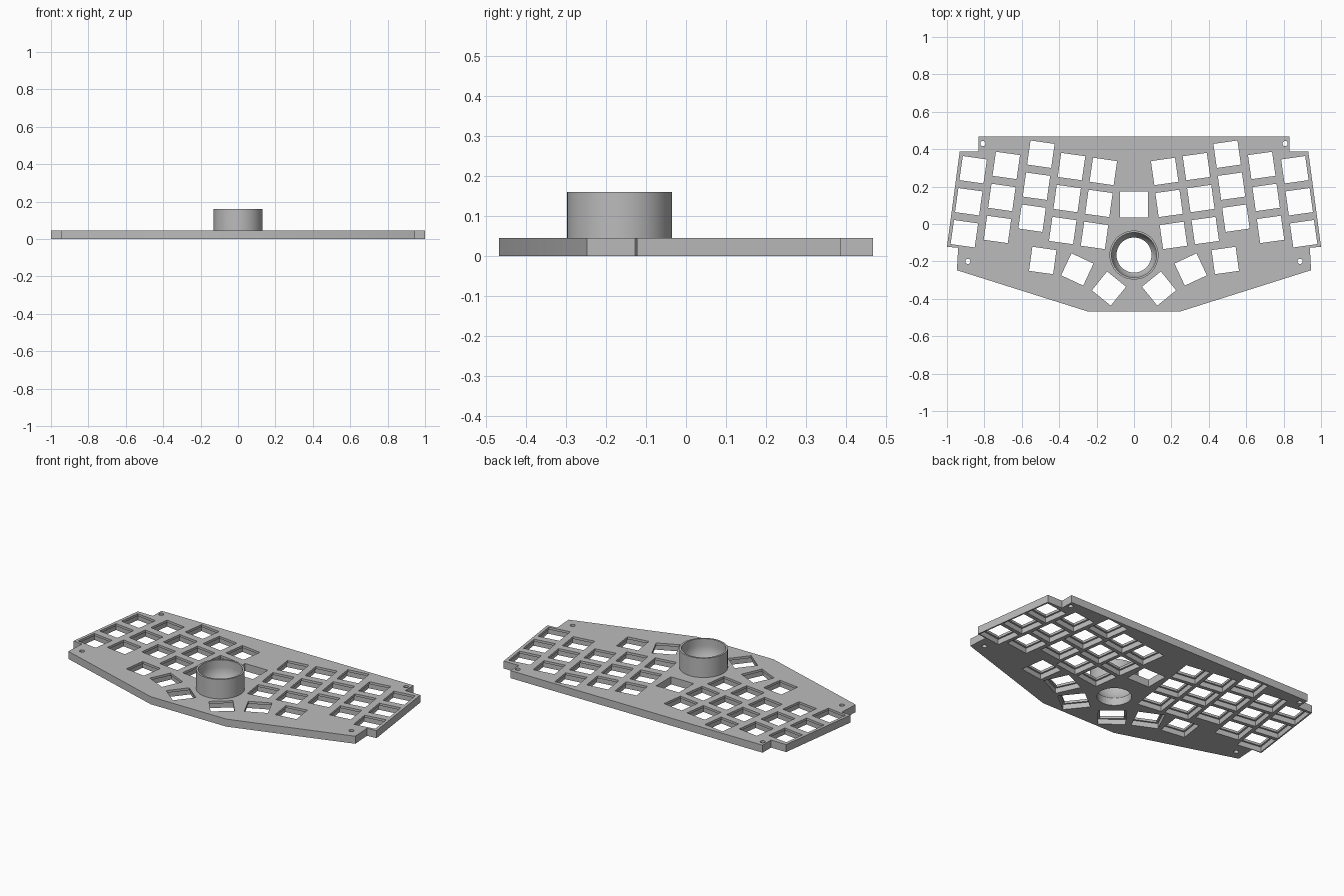
import bpy, bmesh
from math import radians, sin, cos, pi, sqrt
from mathutils import Matrix

cube = bpy.data.objects.get("Cube")
if cube:
    bpy.data.objects.remove(cube)

grey = bpy.data.materials.new("plain grey")
grey.use_nodes = True
grey.diffuse_color = (0.5, 0.5, 0.5, 1)
grey.node_tree.nodes["Principled BSDF"].inputs["Base Color"].default_value = (0.5, 0.5, 0.5, 1)

THICK, LIP = 0.045, 0.014      # plate thickness, thin lip that holds each switch
KEY, POCKET = 0.13, 0.15       # top opening and wider pocket underneath
RING_Y, RING_R, RING_TOP = -0.166, 0.131, 0.16
BALL_R, BALL_Z = 0.12, 0.12
FLOOR_R = sqrt(BALL_R ** 2 - (BALL_Z - THICK) ** 2)


def make_object(name, bm):
    bmesh.ops.recalc_face_normals(bm, faces=bm.faces)
    mesh = bpy.data.meshes.new(name)
    bm.to_mesh(mesh)
    bm.free()
    mesh.materials.append(grey)
    obj = bpy.data.objects.new(name, mesh)
    bpy.context.collection.objects.link(obj)
    return obj


def add_box(bm, x, y, z0, z1, w, d, angle=0):
    m = (Matrix.Translation((x, y, (z0 + z1) / 2)) @ Matrix.Rotation(radians(angle), 4, 'Z')
         @ Matrix.Diagonal((w, d, z1 - z0, 1)))
    bmesh.ops.create_cube(bm, size=1, matrix=m)


def add_drill(bm, x, y, r, segments):
    bmesh.ops.create_cone(bm, cap_ends=True, segments=segments, radius1=r, radius2=r,
                          depth=0.3, matrix=Matrix.Translation((x, y, 0)))


def cut(target, bm):
    cutter = make_object("cutter", bm)
    cutter.hide_render = True
    mod = target.modifiers.new("cut", 'BOOLEAN')
    mod.operation, mod.solver, mod.object = 'DIFFERENCE', 'EXACT', cutter
    bpy.context.view_layer.objects.active = target
    bpy.ops.object.modifier_apply(modifier=mod.name)
    bpy.data.objects.remove(cutter)


# Plate outline: left half mirrored to the right
half = [(0.25, -0.467), (0.947, -0.247), (0.94, -0.127), (1.0, -0.122),
        (0.932, 0.387), (0.832, 0.387), (0.832, 0.467)]
outline = half + [(-x, y) for x, y in reversed(half)]
bm = bmesh.new()
face = bm.faces.new([bm.verts.new((x, y, 0)) for x, y in outline])
top = bmesh.ops.extrude_face_region(bm, geom=[face])
bmesh.ops.translate(bm, vec=(0, 0, THICK),
                    verts=[g for g in top["geom"] if isinstance(g, bmesh.types.BMVert)])
plate = make_object("switch_plate", bm)

# Switch positions: five tilted columns of three, then the thumb fan
keys = []
for x, y in [(0.860, 0.290), (0.683, 0.313), (0.498, 0.373), (0.334, 0.307), (0.164, 0.281)]:
    keys += [(x + 0.0235 * row, y - 0.171 * row, 8) for row in range(3)]
keys += [(0.488, -0.195, 8), (0.303, -0.243, 25), (0.134, -0.345, 39)]

# Through openings, screw holes and ball hole
through, pockets = bmesh.new(), bmesh.new()
for side in (1, -1):
    for x, y, a in keys:
        add_box(through, side * x, y, -0.1, 0.1, KEY, KEY, side * a)
        add_box(pockets, side * x, y, -0.1, THICK - LIP, POCKET, POCKET, side * a)
    for x, y in [(0.808, 0.43), (0.888, -0.2)]:
        add_drill(through, side * x, y, 0.014, 20)
add_box(through, 0, 0.104, -0.1, 0.1, 0.15, 0.14)
add_drill(through, 0, RING_Y, FLOOR_R, 64)
cut(plate, through)
cut(plate, pockets)

# Ball socket ring: straight outer wall and spherical cup inside
profile = [(RING_R, THICK), (RING_R, RING_TOP), (BALL_R, RING_TOP), (BALL_R, BALL_Z)]
STEPS = 8
for i in range(1, STEPS + 1):
    z = BALL_Z + (THICK - BALL_Z) * i / STEPS
    profile.append((sqrt(BALL_R ** 2 - (z - BALL_Z) ** 2), z))
bm = bmesh.new()
SEG = 64
rings = [[bm.verts.new((r * cos(2 * pi * i / SEG), RING_Y + r * sin(2 * pi * i / SEG), z))
          for i in range(SEG)] for r, z in profile]
rings.append(rings[0])
for a, b in zip(rings, rings[1:]):
    for i in range(SEG):
        j = (i + 1) % SEG
        bm.faces.new((a[i], a[j], b[j], b[i]))
socket = make_object("ball_socket", bm)

for obj in (plate, socket):
    bpy.ops.object.select_all(action='DESELECT')
    obj.select_set(True)
    bpy.context.view_layer.objects.active = obj
    bpy.ops.object.shade_smooth_by_angle(angle=radians(30))
